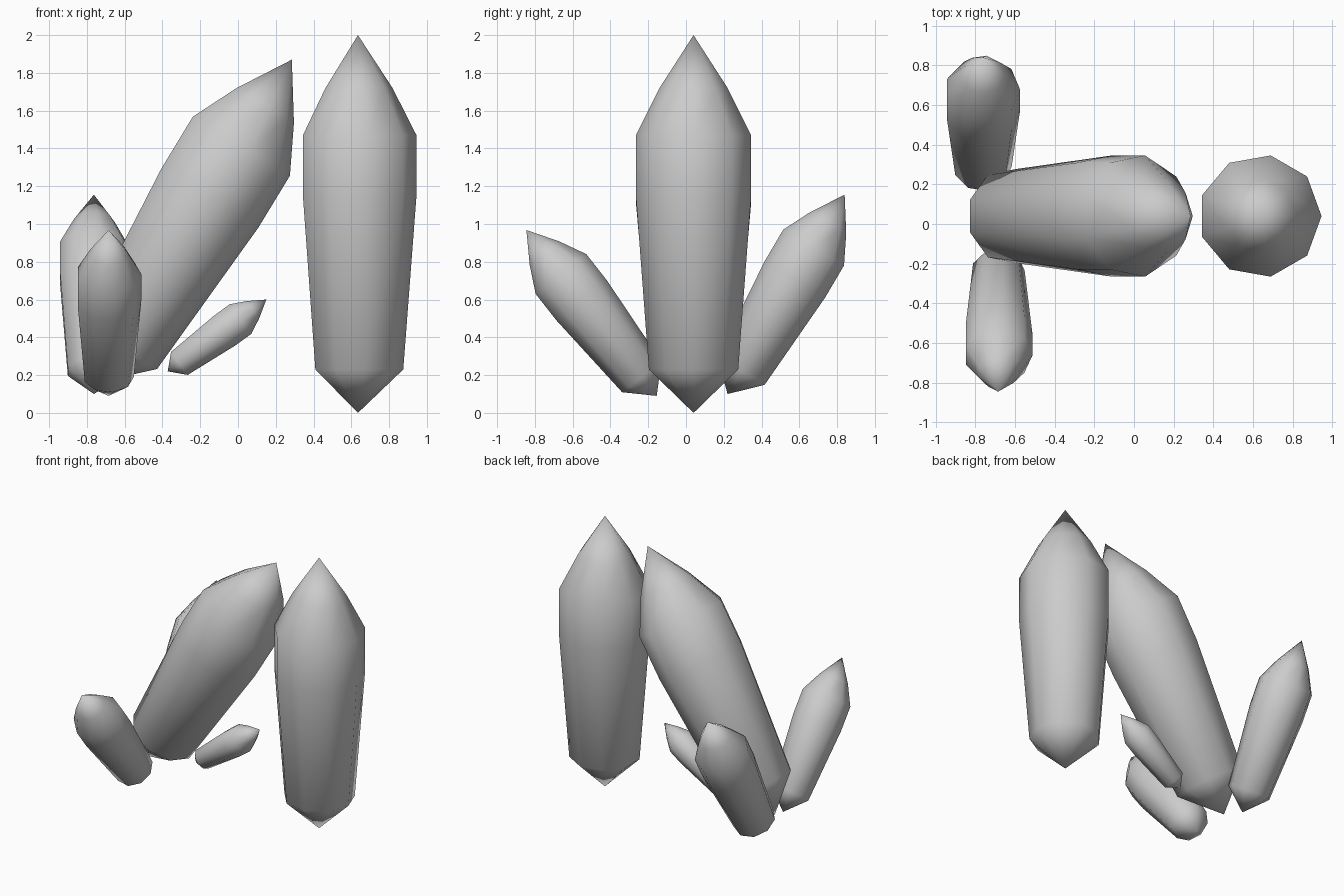
import bpy, bmesh, math
from mathutils import Vector

if "Cube" in bpy.data.objects:
    bpy.data.objects.remove(bpy.data.objects["Cube"])

SIDES = 9
# crystal profile: (radius, height) rings between the two points, total height 2
RINGS = [(0.24, 0.23), (0.31, 1.15), (0.31, 1.47), (0.183, 1.72)]


def crystal(name, base, tip):
    """Nine-sided pointed crystal running from base point to tip."""
    bm = bmesh.new()
    bottom = bm.verts.new((0, 0, 0))
    top = bm.verts.new((0, 0, 2))
    rings = [[bm.verts.new((r * math.cos(math.tau * i / SIDES),
                            r * math.sin(math.tau * i / SIDES), z))
              for i in range(SIDES)] for r, z in RINGS]
    for i in range(SIDES):
        j = (i + 1) % SIDES
        bm.faces.new((bottom, rings[0][j], rings[0][i]))
        for a, b in zip(rings, rings[1:]):
            bm.faces.new((a[i], a[j], b[j], b[i]))
        bm.faces.new((rings[-1][i], rings[-1][j], top))
    for f in bm.faces:
        f.smooth = True
    mesh = bpy.data.meshes.new(name)
    bm.to_mesh(mesh)
    bm.free()
    ob = bpy.data.objects.new(name, mesh)
    bpy.context.collection.objects.link(ob)
    # lean from upright towards the tip, scaled to fit
    axis = Vector(tip) - Vector(base)
    ob.location = base
    ob.rotation_mode = 'QUATERNION'
    ob.rotation_quaternion = Vector((0, 0, 1)).rotation_difference(axis)
    ob.scale = (axis.length / 2,) * 3
    return ob


crystal("upright_crystal", (0.635, 0.04, 0.0), (0.635, 0.04, 2.0))
crystal("leaning_crystal", (-0.753, 0.04, 0.16), (0.285, 0.04, 1.87))
crystal("back_crystal", (-0.763, 0.22, 0.10), (-0.763, 0.84, 1.155))
crystal("front_crystal", (-0.685, -0.155, 0.09), (-0.685, -0.845, 0.968))
crystal("small_crystal", (-0.372, 0.04, 0.22), (0.15, 0.04, 0.60))
